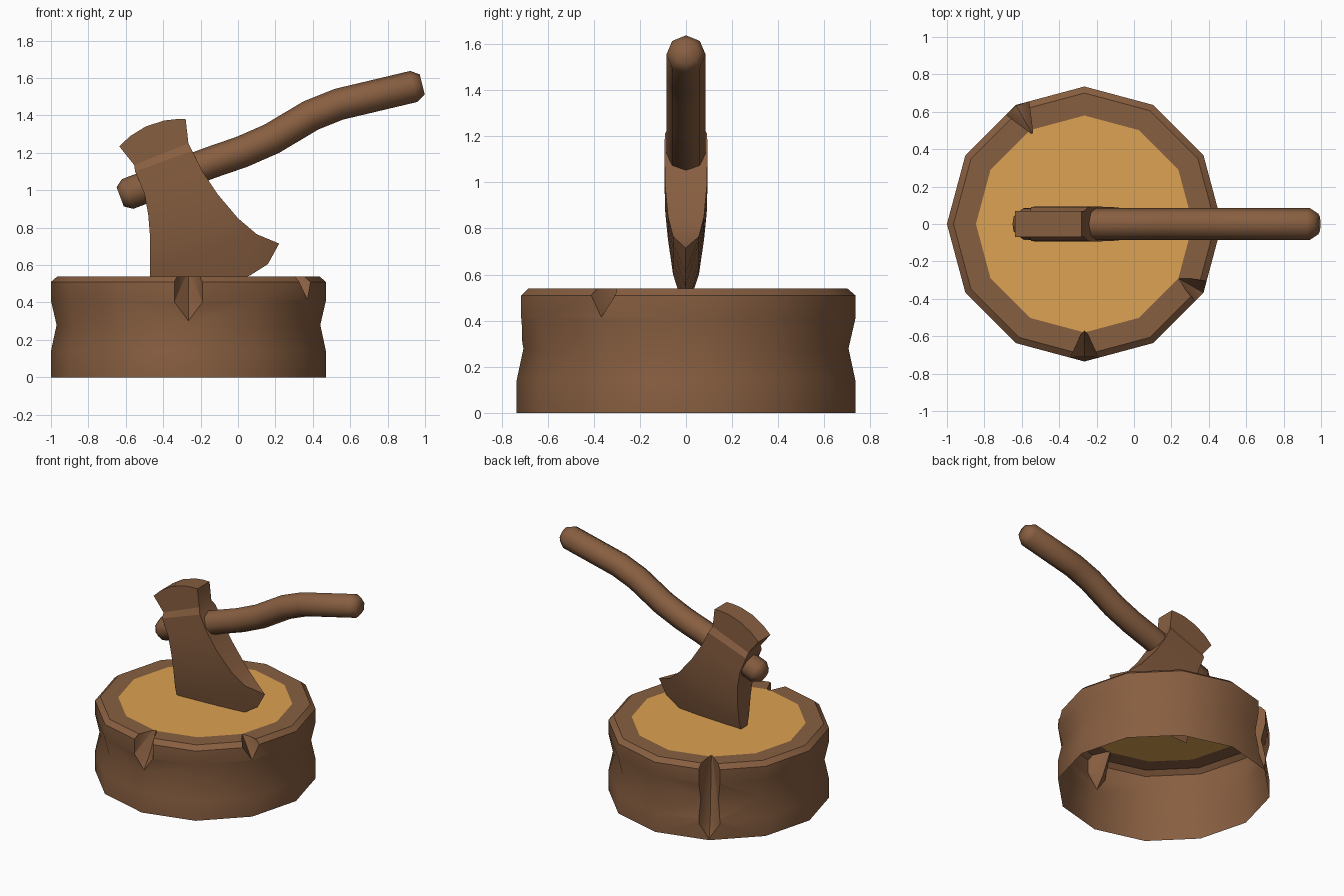
import bpy, bmesh, math
from mathutils import Vector

if "Cube" in bpy.data.objects:
    bpy.data.objects.remove(bpy.data.objects["Cube"])


def material(name, color):
    m = bpy.data.materials.new(name)
    m.diffuse_color = (*color, 1)
    m.use_nodes = True
    m.node_tree.nodes["Principled BSDF"].inputs["Base Color"].default_value = m.diffuse_color
    return m


BROWN = material("brown", (0.245, 0.113, 0.052))
WOOD = material("cut_wood", (0.72, 0.36, 0.085))


def finish(name, bm, mats):
    bmesh.ops.recalc_face_normals(bm, faces=bm.faces)
    me = bpy.data.meshes.new(name)
    bm.to_mesh(me)
    bm.free()
    for m in mats:
        me.materials.append(m)
    ob = bpy.data.objects.new(name, me)
    bpy.context.collection.objects.link(ob)
    return ob


def loft(bm, rings):
    """Skin closed rings of points and cap both ends; returns the two caps."""
    vs = [[bm.verts.new(p) for p in r] for r in rings]
    n = len(vs[0])
    for a, b in zip(vs, vs[1:]):
        for i in range(n):
            j = (i + 1) % n
            bm.faces.new((a[i], a[j], b[j], b[i]))
    return bm.faces.new(vs[0]), bm.faces.new(vs[-1])


def smooth(ob, angle):
    bpy.ops.object.select_all(action='DESELECT')
    ob.select_set(True)
    bpy.context.view_layer.objects.active = ob
    bpy.ops.object.shade_smooth_by_angle(angle=math.radians(angle))


# Stump: 12-sided turned profile, orange cut face on top
CX = -0.265
profile = [(0.735, 0), (0.735, 0.14), (0.705, 0.28), (0.735, 0.41),
           (0.735, 0.51), (0.70, 0.54), (0.58, 0.54)]
angles = [math.radians(30 * i) for i in range(12)]
bm = bmesh.new()
caps = loft(bm, [[(CX + r * math.cos(a), r * math.sin(a), z) for a in angles]
                 for r, z in profile])
caps[1].material_index = 1
stump = finish("stump", bm, [BROWN, WOOD])


# Bark splits: wedges that get shallower downwards and end in a point
def split(angle, w, z_mid, r_mid, z_tip):
    a = math.radians(angle)
    pts = [(0.55, 0, 0.58), (0.581, 0, 0.54), (r_mid, 0, z_mid),
           (0.73, 0, z_tip), (0.9, 0, z_tip)]
    for s in (-w, w):
        pts += [(r, s, z) for r in (0.715, 0.9) for z in (z_mid, 0.58)]
    b = bmesh.new()
    for r, t, z in pts:
        b.verts.new((CX + r * math.cos(a) - t * math.sin(a),
                     r * math.sin(a) + t * math.cos(a), z))
    res = bmesh.ops.convex_hull(b, input=b.verts)
    loose = [v for v in b.verts if not v.link_faces]
    bmesh.ops.delete(b, geom=loose, context='VERTS')
    cutter = finish("split_cutter", b, [BROWN])
    cutter.hide_render = True
    mod = stump.modifiers.new("split", 'BOOLEAN')
    mod.operation = 'DIFFERENCE'
    mod.solver = 'EXACT'
    mod.object = cutter
    return cutter


cutters = [split(-90, 0.075, 0.40, 0.64, 0.275),
           split(-30, 0.06, 0.51, 0.65, 0.415),
           split(120, 0.07, 0.11, 0.65, 0.01)]

# Bake the splits and open the underside of the stump
dg = bpy.context.evaluated_depsgraph_get()
baked = bpy.data.meshes.new_from_object(stump.evaluated_get(dg))
stump.modifiers.clear()
stump.data = baked
for c in cutters:
    bpy.data.objects.remove(c)
bm = bmesh.new()
bm.from_mesh(baked)
under = [f for f in bm.faces if all(v.co.z < 0.001 for v in f.verts)]
bmesh.ops.delete(bm, geom=under, context='FACES')
bm.to_mesh(baked)
bm.free()
smooth(stump, 32)

# Axe head: rows from poll to cutting edge (left, right, half thickness, bulge)
T = (0, 0.2, 0.45, 0.72, 0.88, 1)
rows = [((-0.635, 1.235), (-0.28, 1.38), 0.07, 0.045),
        ((-0.555, 1.135), (-0.265, 1.25), 0.07, 0),
        ((-0.55, 1.10), (-0.245, 1.21), 0.092, 0),
        ((-0.50, 0.98), (-0.19, 1.10), 0.093, 0),
        ((-0.48, 0.87), (-0.11, 0.98), 0.09, 0),
        ((-0.47, 0.75), (0.0, 0.85), 0.078, 0),
        ((-0.47, 0.60), (0.10, 0.765), 0.056, -0.01)]
edge = [(-0.47, 0.43), (-0.30, 0.44), (-0.10, 0.48), (0.065, 0.545),
        (0.16, 0.605), (0.22, 0.715)]
rings = []
for l, r, h, bulge in rows:
    l, r = Vector(l), Vector(r)
    nrm = Vector((l.y - r.y, r.x - l.x)).normalized()
    line = [l.lerp(r, t) + nrm * bulge * 4 * t * (1 - t) for t in T]
    rings.append([(p.x, -h, p.y) for p in line] +
                 [(p.x, h, p.y) for p in reversed(line)])
rings.append([(x, -0.002, z) for x, z in edge] +
             [(x, 0.002, z) for x, z in reversed(edge)])
bm = bmesh.new()
ends = loft(bm, rings)
bmesh.ops.remove_doubles(bm, verts=bm.verts, dist=0.005)
smooth(finish("axe_head", bm, [BROWN]), 20)

# Handle: 8-sided tube along a gentle S with rounded ends (x, z, radius)
path = [(-0.63, 0.965, 0.055), (-0.59, 0.98, 0.085), (-0.30, 1.09, 0.085),
        (-0.14, 1.15, 0.085), (0.02, 1.205, 0.085), (0.18, 1.275, 0.085),
        (0.39, 1.40, 0.085), (0.54, 1.46, 0.085), (0.94, 1.555, 0.085),
        (0.985, 1.566, 0.055)]
rings = []
for i, (x, z, r) in enumerate(path):
    a, b = path[max(i - 1, 0)], path[min(i + 1, len(path) - 1)]
    d = Vector((b[0] - a[0], b[1] - a[1])).normalized()
    rings.append([(x - d.y * r * math.cos(t), r * math.sin(t),
                   z + d.x * r * math.cos(t))
                  for t in (math.pi / 4 * k for k in range(8))])
bm = bmesh.new()
loft(bm, rings)
smooth(finish("axe_handle", bm, [BROWN]), 60)
